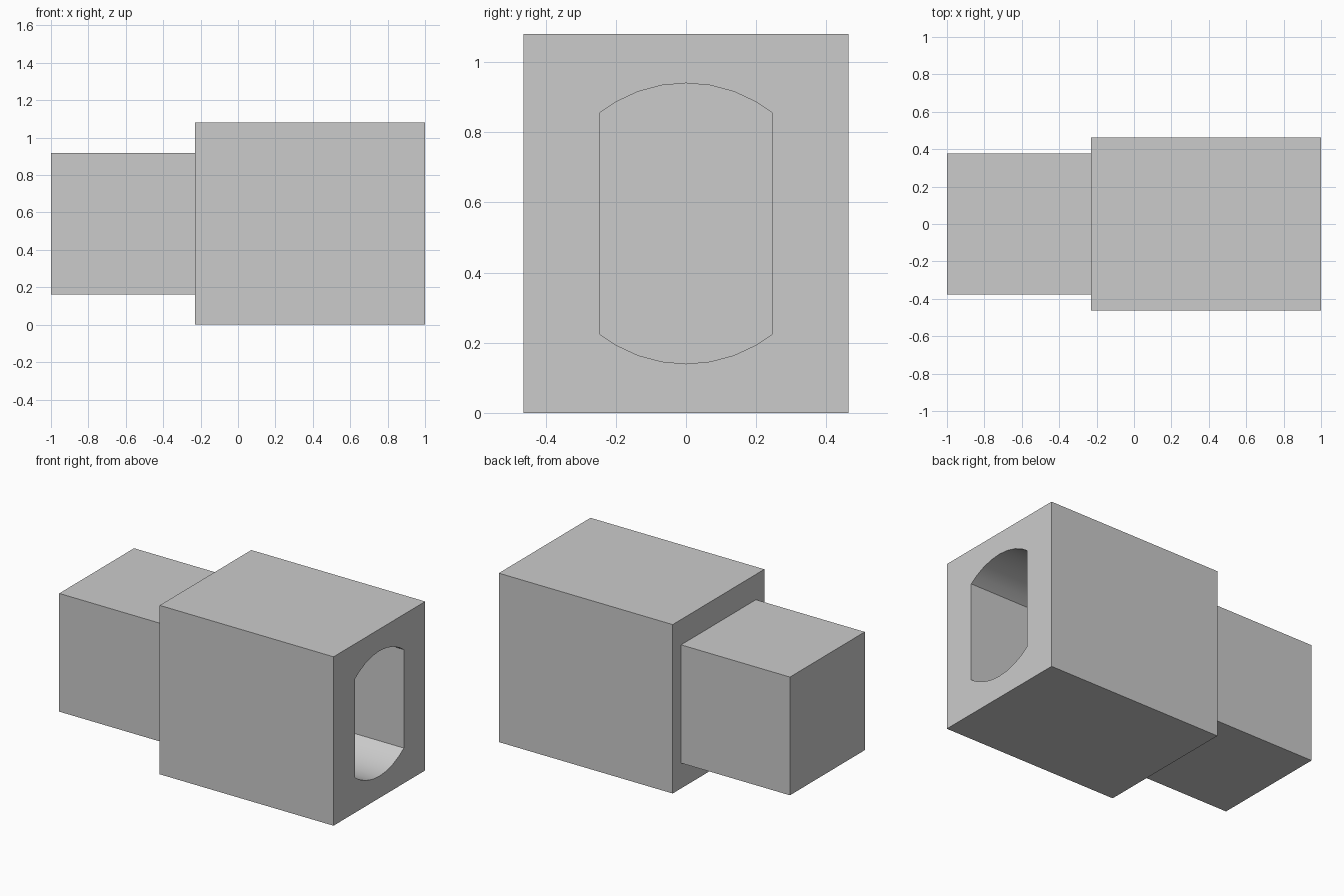
import bpy
import bmesh
import math

default = bpy.data.objects.get("Cube")
if default:
    bpy.data.objects.remove(default, do_unlink=True)

MID_Z = 0.54

# Single plain grey
grey = bpy.data.materials.new("light_grey")
grey.use_nodes = True
colour = (0.6, 0.6, 0.6, 1)
grey.diffuse_color = colour
grey.node_tree.nodes["Principled BSDF"].inputs["Base Color"].default_value = colour


def prism(name, profile, x0, x1):
    """Extrude a (y, z) outline along x, centred on the body's axis."""
    bm = bmesh.new()
    face = bm.faces.new([bm.verts.new((x0, y, MID_Z + z)) for y, z in profile])
    side = bmesh.ops.extrude_face_region(bm, geom=[face])
    moved = [v for v in side["geom"] if isinstance(v, bmesh.types.BMVert)]
    bmesh.ops.translate(bm, verts=moved, vec=(x1 - x0, 0, 0))
    bmesh.ops.recalc_face_normals(bm, faces=bm.faces)
    mesh = bpy.data.meshes.new(name)
    bm.to_mesh(mesh)
    bm.free()
    mesh.materials.append(grey)
    obj = bpy.data.objects.new(name, mesh)
    bpy.context.collection.objects.link(obj)
    return obj


def rectangle(y, z):
    return [(-y, -z), (y, -z), (y, z), (-y, z)]


def flatted_circle(radius, half_width):
    """Circle with two flat sides, giving a double-D outline."""
    limit = math.asin(half_width / radius)
    angles = [-limit] + [math.radians(a) for a in range(-30, 31, 10)] + [limit]
    top = [(radius * math.sin(a), radius * math.cos(a)) for a in angles]
    return top + [(-y, -z) for y, z in top]


def combine(target, tool, operation):
    mod = target.modifiers.new(operation.lower(), 'BOOLEAN')
    mod.operation = operation
    mod.solver = 'EXACT'
    mod.object = tool
    bpy.ops.object.select_all(action='DESELECT')
    bpy.context.view_layer.objects.active = target
    target.select_set(True)
    bpy.ops.object.modifier_apply(modifier=mod.name)
    bpy.data.objects.remove(tool, do_unlink=True)


# Large socket block with the smaller plug fused to its end
socket = prism("socket_block", rectangle(0.463, MID_Z), -0.23, 1.0)
plug = prism("plug", rectangle(0.378, 0.378), -1.0, -0.1)
combine(socket, plug, 'UNION')

# Blind double-D slot in the open end
slot = prism("slot_cutter", flatted_circle(0.4, 0.247), 0.0, 1.1)
combine(socket, slot, 'DIFFERENCE')

# Smooth slot arcs, crisp edges everywhere else
bpy.ops.object.shade_smooth_by_angle(angle=math.radians(25))
